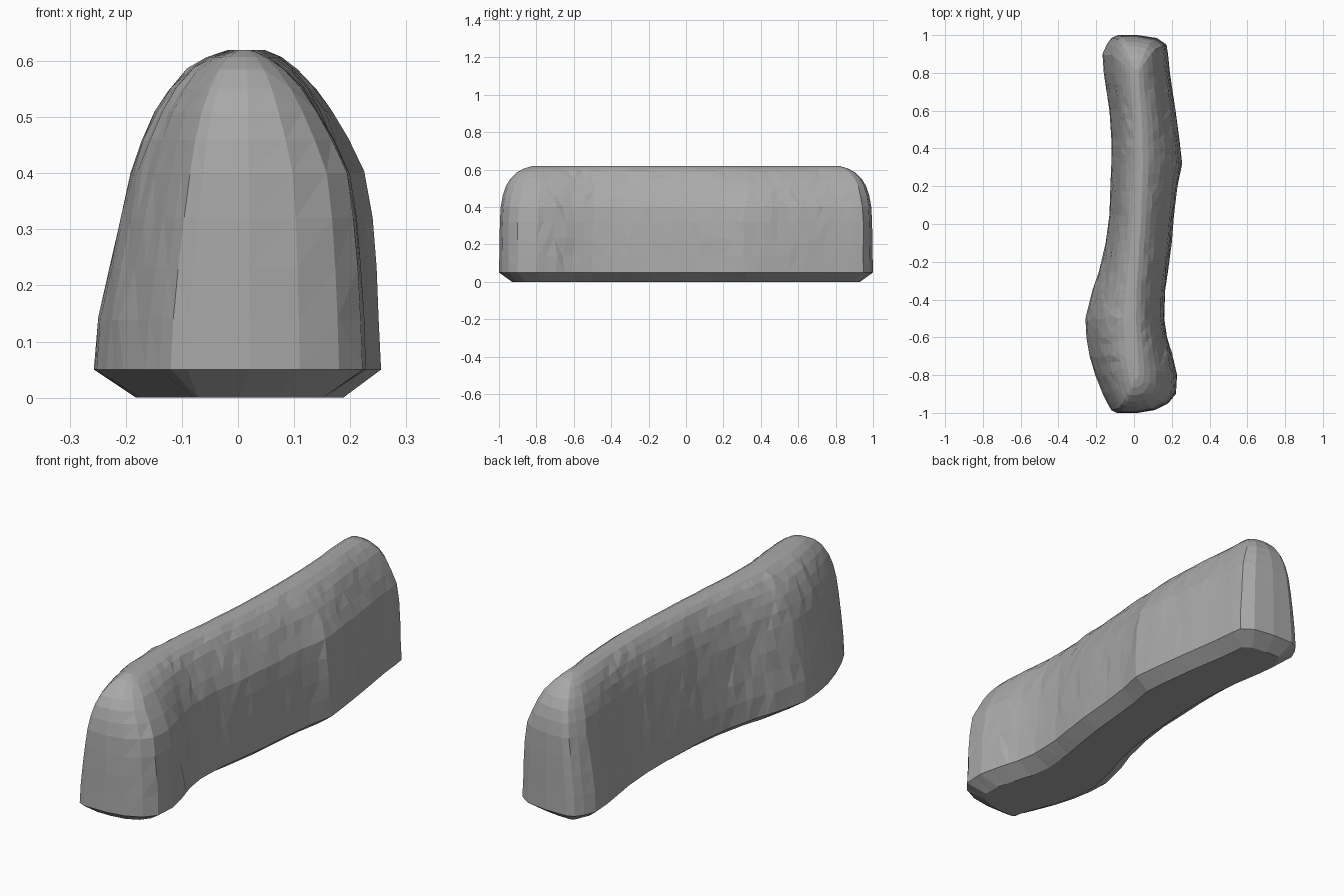
import bpy, bmesh, random
from mathutils import Vector

random.seed(4)
cube = bpy.data.objects.get("Cube")
if cube:
    bpy.data.objects.remove(cube, do_unlink=True)

stone = bpy.data.materials.new("grey_stone")
stone.use_nodes = True
GREY = (0.4, 0.4, 0.4, 1)
stone.diffuse_color = GREY
stone.node_tree.nodes["Principled BSDF"].inputs["Base Color"].default_value = GREY

# Plan outline along the wall: y, right-hand edge x, left-hand edge x
PLAN = [(-1, -.09, .02), (-.985, -.12, .11), (-.95, -.14, .18), (-.9, -.165, .222),
        (-.8, -.205, .228), (-.7, -.235, .205), (-.6, -.252, .175), (-.5, -.257, .16),
        (-.35, -.22, .165), (-.25, -.185, .18), (-.1, -.15, .2), (.05, -.13, .212),
        (.2, -.125, .23), (.32, -.12, .255), (.45, -.12, .24), (.6, -.13, .22),
        (.8, -.16, .19), (.9, -.167, .18), (.95, -.145, .172), (.985, -.12, .12),
        (1, -.085, .02)]

# Height, width factor on each side, and how far the ends draw in
LEVELS = [(0, .64, .64, .07), (.05, 1, 1, 0), (.14, .965, .985, .002), (.23, .90, .96, .003),
          (.32, .82, .925, .005), (.4, .74, .87, .009), (.46, .67, .74, .02),
          (.51, .58, .61, .036), (.55, .48, .49, .06), (.585, .35, .34, .095),
          (.607, .22, .20, .135), (.62, .07, .06, .18)]


def stations():
    """Subdivide the plan and add the straighter crest line x to each station."""
    out = []
    for a, b in zip(PLAN, PLAN[1:]):
        n = max(1, round((b[0] - a[0]) / .05))
        out += [Vector(a).lerp(Vector(b), i / n) for i in range(n)]
    out.append(Vector(PLAN[-1]))
    result = []
    for y, x0, x1 in out:
        near = [(p[1] + p[2]) / 2 for p in out if abs(p[0] - y) < .3]
        result.append((y, x0, x1, .012 + .4 * sum(near) / len(near)))
    return result


def ring(bm, level, plan):
    """One closed contour, as its right and left halves."""
    z, f_right, f_left, draw = level
    sides = [[], []]
    for y, x0, x1, crest in plan:
        # The base bevel is even on both sides; the walls lean to the crest
        pivot = crest if z else (x0 + x1) / 2
        # Uneven stonework on the walls, fading out at the two ends
        rough = .016 * min(1, 3 * (1 - abs(y))) if .1 < z < .6 else 0
        drawn = y - draw * y * abs(y) ** 3
        for side, x, f in ((0, x0, f_right), (1, x1, f_left)):
            sides[side].append(bm.verts.new((
                pivot + (x - pivot) * f + random.uniform(-.1, .1) * rough,
                drawn + random.uniform(-1, 1) * rough,
                z + random.uniform(-.3, .3) * rough)))
    return sides


bm = bmesh.new()
plan = stations()
rings = [ring(bm, level, plan) for level in LEVELS]

# Sides
for low, high in zip(rings, rings[1:]):
    a, b = (r[0] + r[1][::-1] for r in (low, high))
    for i in range(len(a)):
        j = (i + 1) % len(a)
        bm.faces.new((a[i], a[j], b[j], b[i]))

# Underside and crest
for right, left in (rings[0], rings[-1]):
    for i in range(len(right) - 1):
        bm.faces.new((right[i], right[i + 1], left[i + 1], left[i]))

bmesh.ops.recalc_face_normals(bm, faces=bm.faces)
bmesh.ops.triangulate(bm, faces=bm.faces, quad_method='SHORT_EDGE')

mesh = bpy.data.meshes.new("stone_wall")
bm.to_mesh(mesh)
bm.free()
mesh.materials.append(stone)
wall = bpy.data.objects.new("stone_wall", mesh)
bpy.context.collection.objects.link(wall)
